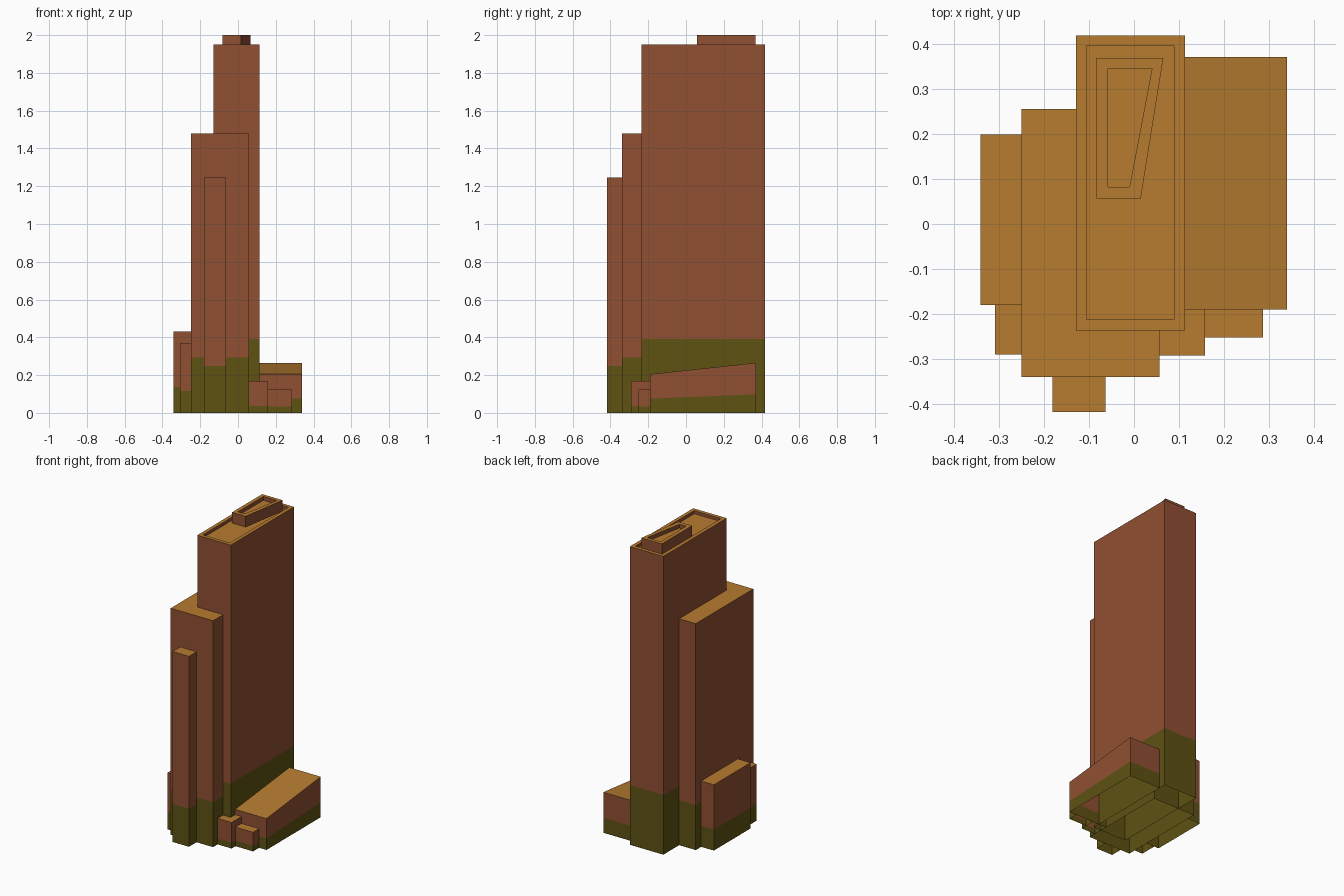
import bpy
import bmesh

if "Cube" in bpy.data.objects:
    bpy.data.objects.remove(bpy.data.objects["Cube"])


def material(name, rgb):
    m = bpy.data.materials.new(name)
    m.diffuse_color = (*rgb, 1.0)
    m.use_nodes = True
    m.node_tree.nodes["Principled BSDF"].inputs["Base Color"].default_value = m.diffuse_color
    return m


MATS = [material("brick_wall", (0.28, 0.080, 0.032)),
        material("ochre_roof", (0.47, 0.200, 0.030)),
        material("olive_base", (0.112, 0.084, 0.006))]
WALL, ROOF, BASE = range(3)


def rect(x0, x1, y0, y1):
    return [(x0, y0), (x1, y0), (x1, y1), (x0, y1)]


def block(name, outline, tops, band=0.0, bottom=0.0, inner=None, depth=0.0):
    """Open-bottomed prism: olive lower band, brick walls, roof (optionally sunk)."""
    n = len(outline)
    if not isinstance(tops, (list, tuple)):
        tops = [tops] * n
    bm = bmesh.new()

    def ring(pts, zs):
        return [bm.verts.new((p[0], p[1], z)) for p, z in zip(pts, zs)]

    def bridge(a, b, mat):
        for i in range(n):
            j = (i + 1) % n
            bm.faces.new((a[i], a[j], b[j], b[i])).material_index = mat

    low = ring(outline, [bottom] * n)
    if band:
        mid = ring(outline, [t * band for t in tops])
        bridge(low, mid, BASE)
        low = mid
    cap = ring(outline, tops)
    bridge(low, cap, WALL)
    if inner:
        # flat parapet rim, then down to the sunken roof
        rim = ring(inner, tops)
        bridge(cap, rim, ROOF)
        cap = ring(inner, [t - depth for t in tops])
        bridge(rim, cap, WALL)
    bm.faces.new(cap).material_index = ROOF

    me = bpy.data.meshes.new(name)
    bm.to_mesh(me)
    bm.free()
    for m in MATS:
        me.materials.append(m)
    ob = bpy.data.objects.new(name, me)
    bpy.context.collection.objects.link(ob)
    return ob


# Main tower with parapet roof
block("main_tower", rect(-0.129, 0.113, -0.236, 0.418), 1.95, 0.2,
      inner=rect(-0.105, 0.089, -0.212, 0.395), depth=0.02)

# Tapered rooftop penthouse
block("penthouse", [(-0.083, 0.057), (0.015, 0.057), (0.065, 0.368), (-0.083, 0.368)],
      2.0, bottom=1.93,
      inner=[(-0.058, 0.082), (-0.010, 0.082), (0.040, 0.345), (-0.058, 0.345)],
      depth=0.025)

# Stepped tower shoulders
block("shoulder_tower", rect(-0.249, 0.057, -0.339, 0.255), 1.48, 0.198)
block("front_shaft", rect(-0.181, -0.063, -0.417, -0.339), 1.245, 0.2)

# Low wings on the left
block("left_wing", rect(-0.341, -0.249, -0.18, 0.199), 0.43, 0.32)
block("left_front_annex", rect(-0.308, -0.249, -0.29, -0.18), 0.37, 0.31)

# Right wing with sloping roof
block("right_wing", rect(0.113, 0.339, -0.19, 0.37), [0.205, 0.205, 0.265, 0.265], 0.37)

# Small annexes in front of the right wing
block("right_inner_annex", rect(0.057, 0.158, -0.292, -0.19), 0.17, 0.22)
block("right_outer_annex", rect(0.158, 0.286, -0.252, -0.19), 0.125, 0.28)
